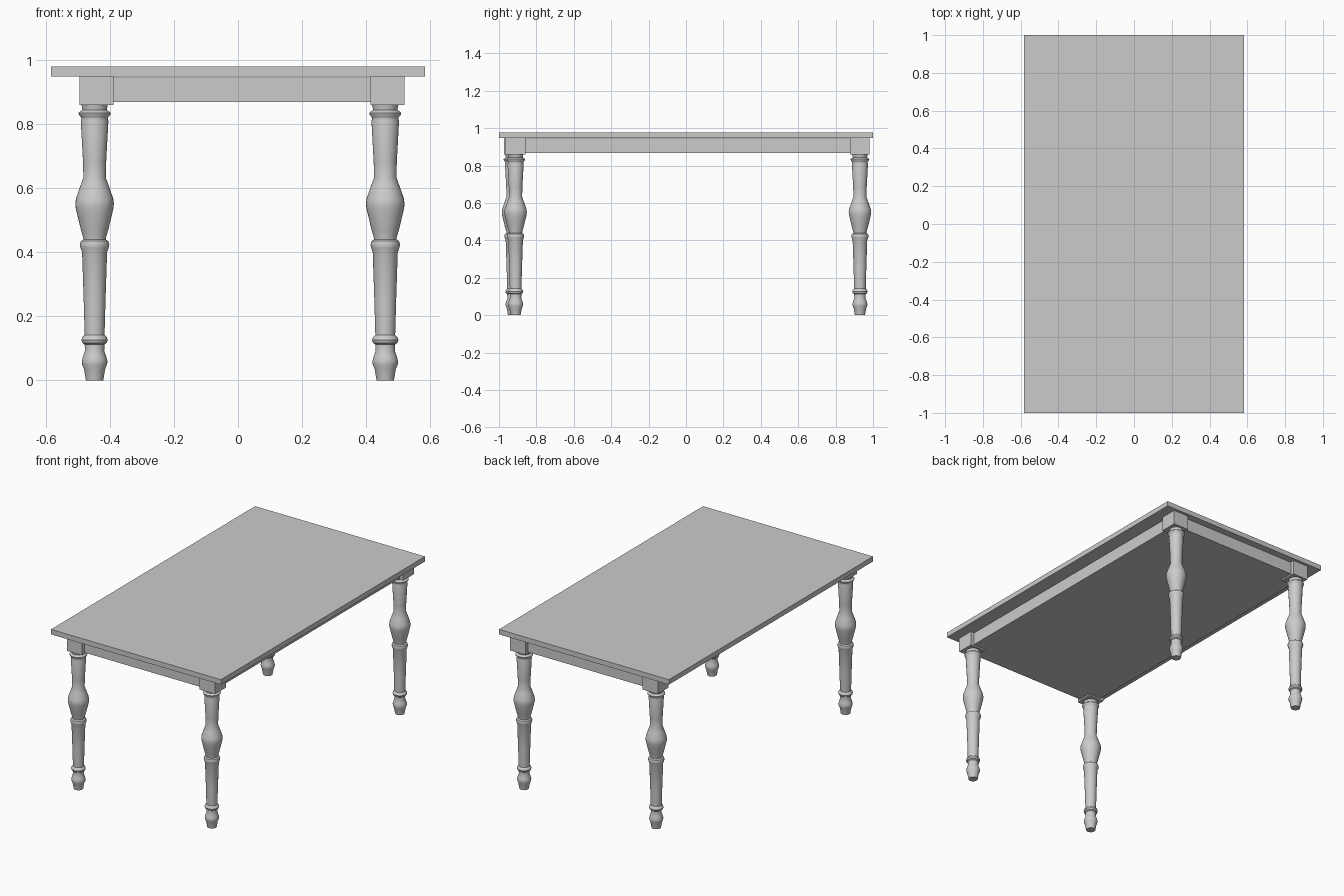
import bpy, bmesh
from math import cos, sin, tau, radians

if "Cube" in bpy.data.objects:
    bpy.data.objects.remove(bpy.data.objects["Cube"])


def box(name, lo, hi):
    """Axis-aligned box between two corners."""
    bm = bmesh.new()
    bmesh.ops.create_cube(bm, size=1)
    for v in bm.verts:
        v.co = [(a + b) / 2 + c * (b - a) for a, b, c in zip(lo, hi, v.co)]
    return finish(name, bm)


def finish(name, bm):
    mesh = bpy.data.meshes.new(name)
    bm.to_mesh(mesh)
    bm.free()
    obj = bpy.data.objects.new(name, mesh)
    bpy.context.collection.objects.link(obj)
    return obj


def lathe(name, profile, x, y, sides=32):
    """Closed turned shape from (radius, height) points."""
    bm = bmesh.new()
    rings = [[bm.verts.new((r * cos(tau * i / sides), r * sin(tau * i / sides), z))
              for i in range(sides)] for r, z in profile]
    for a, b in zip(rings, rings[1:]):
        for i in range(sides):
            j = (i + 1) % sides
            bm.faces.new((a[i], a[j], b[j], b[i]))
    bm.faces.new(rings[0][::-1])
    bm.faces.new(rings[-1])
    obj = finish(name, bm)
    obj.location = (x, y, 0)
    bpy.ops.object.select_all(action='DESELECT')
    obj.select_set(True)
    bpy.context.view_layer.objects.active = obj
    bpy.ops.object.shade_smooth_by_angle(angle=radians(35))
    return obj


# Turned leg outline: foot, ankle ring, lower shaft, collar, bulb, upper shaft, top ring
PROFILE = [
    (0.027, 0.0), (0.033, 0.035), (0.039, 0.05), (0.040, 0.06), (0.036, 0.075),
    (0.030, 0.092), (0.031, 0.112), (0.038, 0.117), (0.041, 0.126), (0.038, 0.135),
    (0.031, 0.142), (0.034, 0.25), (0.039, 0.40), (0.044, 0.413), (0.046, 0.423),
    (0.043, 0.434), (0.035, 0.439), (0.036, 0.447), (0.042, 0.467), (0.053, 0.512),
    (0.059, 0.538), (0.060, 0.552), (0.058, 0.567), (0.046, 0.602), (0.035, 0.632),
    (0.036, 0.68), (0.043, 0.808), (0.041, 0.816), (0.042, 0.820), (0.049, 0.828),
    (0.050, 0.834), (0.044, 0.839), (0.038, 0.843), (0.041, 0.86),
]

# Tabletop
box("tabletop", (-0.583, -1, 0.947), (0.583, 1, 0.978))

# Apron frame body
box("apron", (-0.472, -0.95, 0.867), (0.497, 0.96, 0.944))

# Legs with square corner blocks
H = 0.053
for name, lx, ly, bx, by in (
        ("front_left", -0.447, -0.925, -0.441, -0.919),
        ("front_right", 0.459, -0.911, 0.466, -0.912),
        ("back_left", -0.447, 0.930, -0.441, 0.929),
        ("back_right", 0.459, 0.930, 0.466, 0.929)):
    lathe(name + "_leg", PROFILE, lx, ly)
    box(name + "_block", (bx - H, by - H, 0.858), (bx + H, by + H, 0.947))
